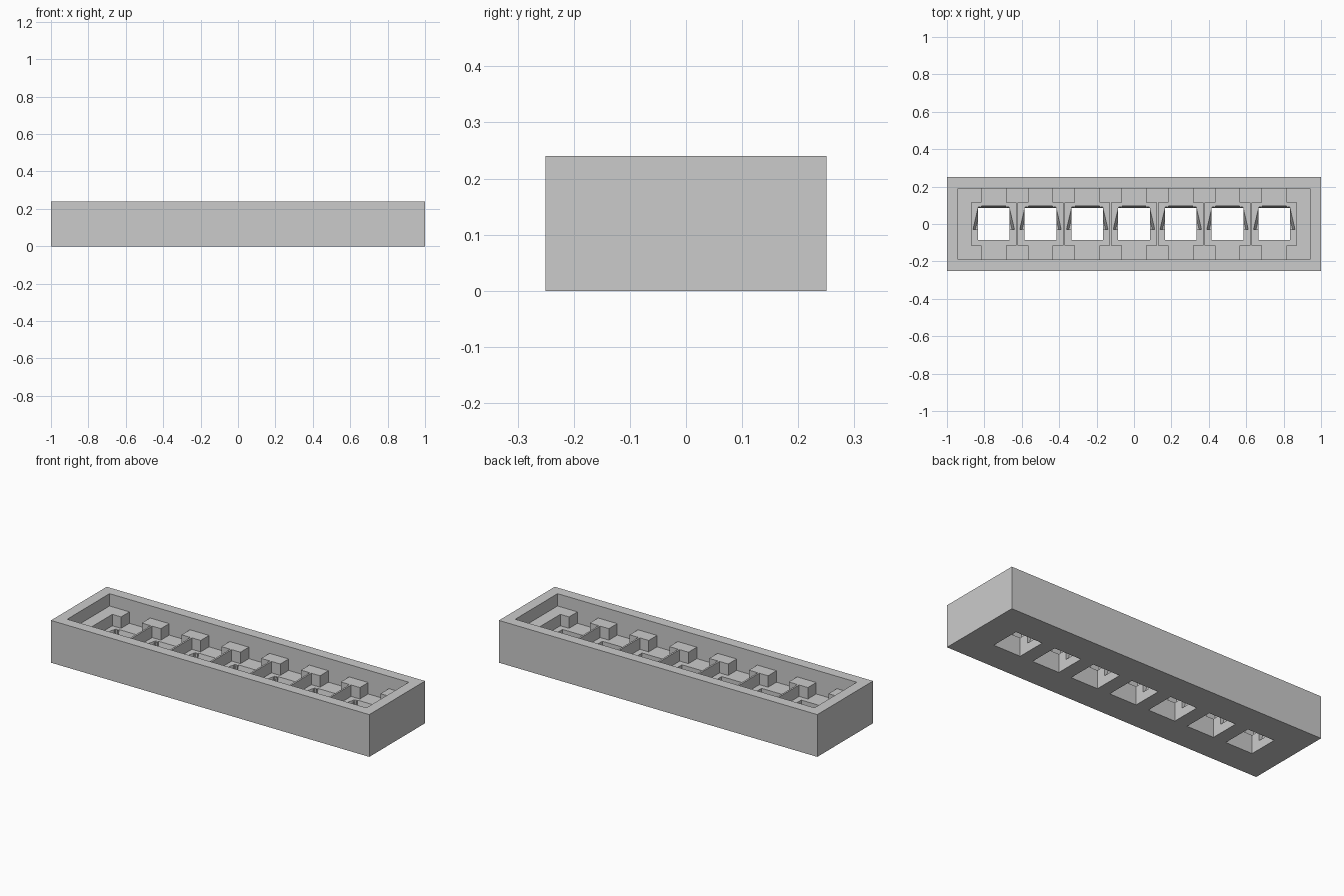
import bpy, bmesh

if "Cube" in bpy.data.objects:
    bpy.data.objects.remove(bpy.data.objects["Cube"])

PITCH, COUNT = 0.25, 7
HEIGHT, LEDGE, SEAT = 0.24, 0.17, 0.105     # rim, ledge and seat heights

grey = bpy.data.materials.new("plain grey")
grey.diffuse_color = (0.6, 0.6, 0.6, 1)
grey.use_nodes = True
grey.node_tree.nodes["Principled BSDF"].inputs["Base Color"].default_value = grey.diffuse_color


def box(x0, x1, y0, y1, z0, z1):
    return [(x, y, z) for x in (x0, x1) for y in (y0, y1) for z in (z0, z1)]


def solid(name, hulls):
    """One object made of separate convex pieces."""
    bm = bmesh.new()
    for pts in hulls:
        verts = [bm.verts.new(p) for p in pts]
        bmesh.ops.convex_hull(bm, input=verts)
    bmesh.ops.recalc_face_normals(bm, faces=bm.faces)
    bmesh.ops.dissolve_limit(bm, angle_limit=0.01, verts=bm.verts, edges=bm.edges)
    mesh = bpy.data.meshes.new(name)
    bm.to_mesh(mesh)
    bm.free()
    mesh.materials.append(grey)
    obj = bpy.data.objects.new(name, mesh)
    bpy.context.collection.objects.link(obj)
    return obj


def cut(target, name, hulls):
    cutter = solid(name, hulls)
    cutter.hide_render = True
    mod = target.modifiers.new(name, 'BOOLEAN')
    mod.operation, mod.solver, mod.object = 'DIFFERENCE', 'EXACT', cutter
    bpy.context.view_layer.objects.active = target
    bpy.ops.object.modifier_apply(modifier=name)
    bpy.data.objects.remove(cutter)


def repeat(pts):
    """Copy a piece to every socket along the tray."""
    xs = [(i - (COUNT - 1) / 2) * PITCH for i in range(COUNT)]
    return [[(x + cx, y, z) for x, y, z in pts] for cx in xs]


def notch(side):
    """Tapered triangular clip notch beside a socket hole."""
    bottom = [(0.07, -0.03), (0.098, -0.03), (0.07, 0.085)]
    top = [(0.07, -0.03), (0.117, -0.03), (0.088, 0.095), (0.07, 0.095)]
    return ([(side * x, y, 0.05) for x, y in bottom]
            + [(side * x, y, 0.13) for x, y in top])


# Solid block, then the shallow tray recess
tray = solid("socket_tray", [box(-1, 1, -0.25, 0.25, 0, HEIGHT)])
cut(tray, "recess", [box(-0.94, 0.94, -0.19, 0.19, LEDGE, 0.3)])
# Cross-shaped pocket round each socket
cut(tray, "slots", repeat(box(-0.065, 0.065, -0.19, 0.19, SEAT, 0.3)))
cut(tray, "pockets", repeat(box(-0.12, 0.12, -0.115, 0.115, SEAT, 0.3)))
# Square through holes
cut(tray, "holes", repeat(box(-0.085, 0.085, -0.085, 0.085, -0.1, 0.3)))
# Bevelled back lip of each hole
cut(tray, "back_lips", repeat(
    [(x, y, z) for x in (-0.065, 0.065)
     for y, z in ((0.07, 0.05), (0.085, 0.05), (0.1, 0.12), (0.07, 0.12))]))
# Clip notches on both sides
for side, label in ((-1, "left"), (1, "right")):
    cut(tray, label + "_notches", repeat(notch(side)))
